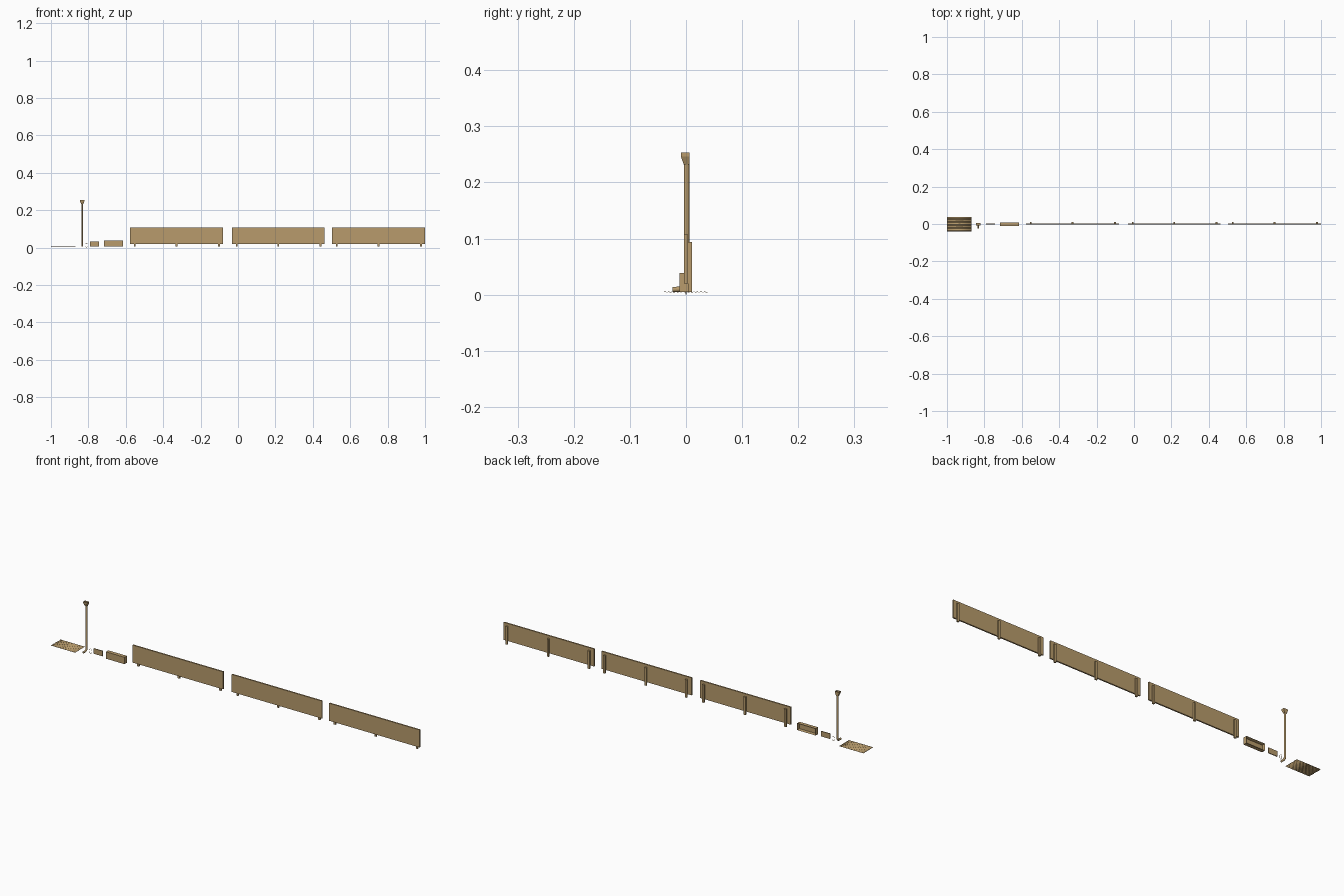
import bpy, bmesh, math
from mathutils import Vector

if "Cube" in bpy.data.objects:
    bpy.data.objects.remove(bpy.data.objects["Cube"])

tan = bpy.data.materials.new("tan")
tan.diffuse_color = (0.48, 0.33, 0.15, 1)
tan.use_nodes = True
tan.node_tree.nodes["Principled BSDF"].inputs["Base Color"].default_value = tan.diffuse_color


def make(name, bm, smooth=False):
    bmesh.ops.recalc_face_normals(bm, faces=bm.faces)
    me = bpy.data.meshes.new(name)
    bm.to_mesh(me)
    bm.free()
    me.materials.append(tan)
    ob = bpy.data.objects.new(name, me)
    bpy.context.collection.objects.link(ob)
    if smooth:
        bpy.ops.object.select_all(action='DESELECT')
        ob.select_set(True)
        bpy.context.view_layer.objects.active = ob
        bpy.ops.object.shade_smooth_by_angle(angle=math.radians(40))
    return ob


def box(name, x, y, z):
    """Box from (min, max) pairs."""
    bm = bmesh.new()
    bmesh.ops.create_cube(bm, size=1)
    for v in bm.verts:
        v.co = [(a + b) / 2 + c * (b - a) for (a, b), c in zip((x, y, z), v.co)]
    return make(name, bm)


def loft(name, rings, smooth=False, caps=True, closed=False):
    """Skin a list of closed vertex rings."""
    bm = bmesh.new()
    vs = [[bm.verts.new(p) for p in r] for r in rings]
    n = len(vs[0])
    pairs = list(zip(vs, vs[1:])) + ([(vs[-1], vs[0])] if closed else [])
    for a, b in pairs:
        for i in range(n):
            j = (i + 1) % n
            bm.faces.new((a[i], a[j], b[j], b[i]))
    if caps and not closed:
        bm.faces.new(vs[0])
        bm.faces.new(vs[-1])
    return make(name, bm, smooth)


# Corrugated sheet, ridges running along x
bm = bmesh.new()
steps, waves = 96, 12
prev = None
for i in range(steps + 1):
    y = -0.039 + 0.077 * i / steps
    z = 0.0048 + 0.0008 * math.sin(2 * math.pi * waves * i / steps)
    row = [bm.verts.new((x, y, z)) for x in (-1.0, -0.868)]
    if prev:
        bm.faces.new((prev[0], prev[1], row[1], row[0]))
    prev = row
sheet = make("corrugated_sheet", bm, True)
solid = sheet.modifiers.new("thickness", 'SOLIDIFY')
solid.thickness = 0.0006
solid.offset = 0

# Downpipe swept down and round the outlet bend
PX, PY, R = -0.833, 0.001, 0.0048
path = [(PY, 0.238, 0), (PY, 0.02, 0)]
for k in range(1, 7):
    a = math.radians(82) * k / 6
    path.append((PY - 0.0105 * (1 - math.cos(a)), 0.020 - 0.0105 * math.sin(a), a))
path.append((-0.0245, 0.0092, math.radians(90)))
rings = []
for y, z, a in path:
    rings.append([(PX + R * math.cos(t), y + R * math.sin(t) * math.cos(a),
                   z - R * math.sin(t) * math.sin(a))
                  for t in (2 * math.pi * i / 12 for i in range(12))])
loft("downpipe", rings, True)

# Rainwater hopper on the pipe, open at the top
def rect(hx, y0, y1, z):
    return [(PX - hx, y0, z), (PX + hx, y0, z), (PX + hx, y1, z), (PX - hx, y1, z)]

loft("rainwater_hopper", [rect(0.0055, -0.004, 0.006, 0.232),
                          rect(0.011, -0.009, 0.006, 0.246),
                          rect(0.011, -0.009, 0.006, 0.253),
                          rect(0.0098, -0.0078, 0.0048, 0.253),
                          rect(0.0098, -0.0078, 0.0048, 0.246)])

# Thin upright oval ring
rings = []
for i in range(28):
    t = 2 * math.pi * i / 28
    d = Vector((math.cos(t), 0, math.sin(t)))
    c = Vector((-0.81 + 0.0055 * d.x, 0, 0.0125 + 0.0117 * d.z))
    rings.append([c + d * (0.0008 * math.cos(u)) + Vector((0, 0.0008 * math.sin(u), 0))
                  for u in (2 * math.pi * k / 6 for k in range(6))])
loft("oval_ring", rings, True, closed=True)

# Small plate
box("small_plate", (-0.791, -0.742), (-0.002, 0.002), (0.006, 0.032))

# Box casing, open at the back
case = box("box_casing", (-0.717, -0.615), (-0.012, 0.007), (0.005, 0.039))
bm = bmesh.new()
bm.from_mesh(case.data)
back = [f for f in bm.faces if f.normal.y > 0.9]
bmesh.ops.inset_region(bm, faces=back, thickness=0.003)
bmesh.ops.translate(bm, verts=back[0].verts, vec=(0, -0.015, 0))
bm.to_mesh(case.data)
bm.free()

# Three long boards, each with three posts behind
boards = [(-0.577, -0.080), (-0.032, 0.463), (0.503, 1.0)]
for n, (x0, x1) in enumerate(boards, 1):
    box(f"board_{n}", (x0, x1), (-0.0035, 0.0035), (0.02, 0.107))
    for k, px in enumerate((x0 + 0.025, (x0 + x1) / 2, x1 - 0.021), 1):
        box(f"board_{n}_post_{k}", (px - 0.005, px + 0.005), (0.0035, 0.011), (0.005, 0.094))
